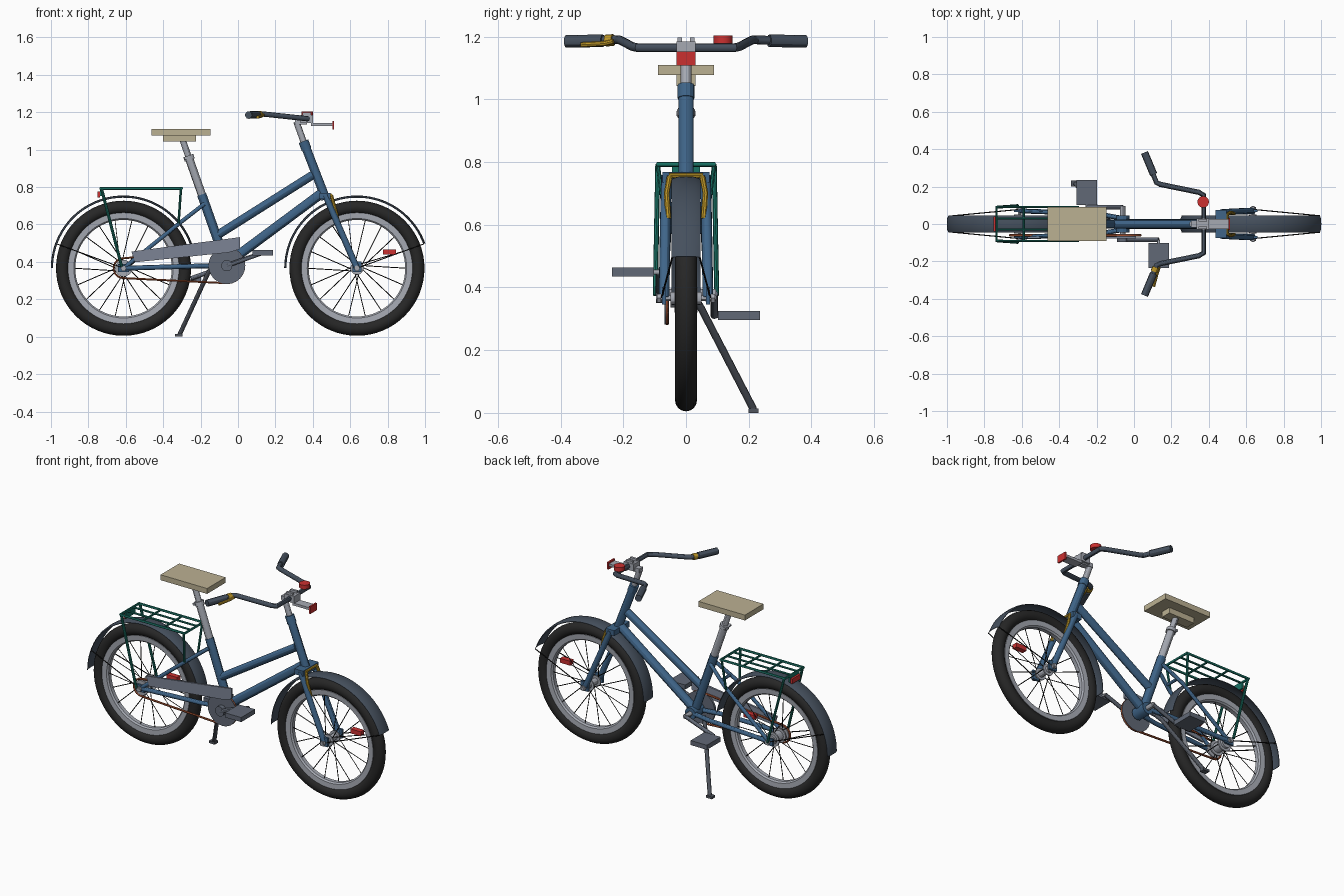
import bpy, bmesh
from math import sin, cos, pi, radians
from mathutils import Vector, Matrix

if "Cube" in bpy.data.objects:
    bpy.data.objects.remove(bpy.data.objects["Cube"])

COLOURS = {'blue': (.05, .13, .25), 'teal': (.01, .17, .13), 'rubber': (.02, .02, .02),
           'steel': (.38, .4, .45), 'slate': (.06, .08, .11), 'guard': (.2, .23, .3),
           'pedal': (.12, .14, .18), 'dark': (.08, .09, .11), 'tan': (.5, .44, .29),
           'gold': (.5, .3, .02), 'red': (.6, .03, .03), 'chain': (.35, .08, .03),
           'spoke': (.01, .01, .01)}
MATS = {}
for key, c in COLOURS.items():
    MATS[key] = bpy.data.materials.new(key)
    MATS[key].diffuse_color = (*c, 1)


def activate(ob):
    bpy.ops.object.select_all(action='DESELECT')
    ob.select_set(True)
    bpy.context.view_layer.objects.active = ob


def tubes(name, paths, r, mat, res=4, closed=False):
    """Round bars swept along one or more polylines."""
    cu = bpy.data.curves.new(name, 'CURVE')
    cu.dimensions = '3D'
    cu.bevel_depth, cu.bevel_resolution, cu.use_fill_caps = r, res, True
    for pts in paths:
        sp = cu.splines.new('POLY')
        sp.points.add(len(pts) - 1)
        for p, co in zip(sp.points, pts):
            p.co = (*co, 1)
        sp.use_cyclic_u = closed
    ob = bpy.data.objects.new(name, cu)
    bpy.context.collection.objects.link(ob)
    activate(ob)
    bpy.ops.object.convert(target='MESH')
    ob = bpy.context.view_layer.objects.active
    ob.data.materials.clear()
    ob.data.materials.append(MATS[mat])
    bpy.ops.object.shade_smooth_by_angle()
    return ob


def from_bmesh(name, bm, mat, smooth=False):
    bmesh.ops.recalc_face_normals(bm, faces=bm.faces)
    me = bpy.data.meshes.new(name)
    bm.to_mesh(me)
    bm.free()
    ob = bpy.data.objects.new(name, me)
    bpy.context.collection.objects.link(ob)
    me.materials.append(MATS[mat])
    if smooth:
        activate(ob)
        bpy.ops.object.shade_smooth_by_angle()
    return ob


def box(name, lo, hi, mat):
    lo, hi = Vector(lo), Vector(hi)
    bm = bmesh.new()
    bmesh.ops.create_cube(bm, size=1, matrix=Matrix.Translation((lo + hi) / 2) @ Matrix.Diagonal((*(hi - lo), 1)))
    return from_bmesh(name, bm, mat)


def plate(name, outline, y0, y1, mat):
    """Side outline in x, z given thickness from y0 to y1."""
    bm = bmesh.new()
    f = bm.faces.new([bm.verts.new((x, y0, z)) for x, z in outline])
    ext = bmesh.ops.extrude_face_region(bm, geom=[f])['geom']
    bmesh.ops.translate(bm, vec=(0, y1 - y0, 0), verts=[v for v in ext if isinstance(v, bmesh.types.BMVert)])
    return from_bmesh(name, bm, mat)


def ring(name, profile, cx, mat, a0=0, a1=360, n=64):
    """Closed (radius, y) profile swept around a wheel axle."""
    full = a1 - a0 == 360
    bm = bmesh.new()
    rows = []
    for i in range(n if full else n + 1):
        a = radians(a0 + (a1 - a0) * i / n)
        rows.append([bm.verts.new((cx + r * cos(a), y, WZ + r * sin(a))) for r, y in profile])
    m = len(profile)
    for i in range(n):
        p, q = rows[i], rows[(i + 1) % len(rows)]
        for j in range(m):
            bm.faces.new((p[j], p[(j + 1) % m], q[(j + 1) % m], q[j]))
    if not full:
        bm.faces.new(rows[0])
        bm.faces.new(rows[-1])
    return from_bmesh(name, bm, mat, True)


def both(pts):
    """A path and its mirror image across y = 0."""
    return [pts, [(x, -y, z) for x, y, z in pts]]


WZ, RX, FX = .366, -.612, .636       # wheel height, rear and front axle x
BX, BZ = -.06, .38                   # bottom bracket
circle = [(.326 + .035 * cos(2 * pi * i / 16), .035 * sin(2 * pi * i / 16)) for i in range(16)]

# wheels with tyre, rim, spokes, hub, reflector, mudguard
for side, cx, a0 in (('rear', RX, 10), ('front', FX, 20)):
    ring(side + '_tyre', circle, cx, 'rubber')
    ring(side + '_rim', [(.258, -.012), (.266, -.021), (.297, -.023), (.297, .023), (.266, .021), (.258, .012)], cx, 'steel')
    spokes = []
    for i in range(18):
        a, s = 2 * pi * i / 18, (-1) ** i
        b = a + .5 * (1 if i % 4 < 2 else -1)
        spokes.append([(cx + .03 * cos(b), s * .032, WZ + .03 * sin(b)),
                       (cx + .265 * cos(a), s * .005, WZ + .265 * sin(a))])
    tubes(side + '_spokes', spokes, .0025, 'spoke', 0)
    hub_r = .03 if side == 'rear' else .02
    tubes(side + '_hub', [[(cx, -.05, WZ), (cx, .05, WZ)]], hub_r, 'steel')
    tubes(side + '_hub_flanges', both([(cx, .028, WZ), (cx, .036, WZ)]), hub_r + .015, 'steel', 6)
    tubes(side + '_axle', [[(cx, -.095, WZ), (cx, .095, WZ)]], .009, 'steel')
    tubes(side + '_axle_nuts', both([(cx, .08, WZ), (cx, .092, WZ)]), .016, 'steel', 1)
    box(side + '_wheel_reflector', (cx + .139, -.016, .44), (cx + .209, .016, .467), 'red')
    ring(side + '_mudguard', [(.380, -.046), (.387, -.03), (.389, 0), (.387, .03), (.380, .046),
                              (.377, .046), (.384, .03), (.386, 0), (.384, -.03), (.377, -.046)],
         cx, 'slate', a0, 180, 40)
    e = radians(160 if side == 'rear' else 20)
    tubes(side + '_mudguard_stays', both([(cx, .078, WZ), (cx + .38 * cos(e), .044, WZ + .38 * sin(e))]), .003, 'spoke', 1)

# frame
tubes('head_tube', [[(.35, 0, 1.045), (.47, 0, .735)]], .024, 'blue')
tubes('head_collar', [[(.35, 0, 1.045), (.366, 0, 1.003)]], .027, 'blue')
tubes('upper_tube', [[(-.115, 0, .54), (.40, 0, .865)]], .023, 'blue')
tubes('down_tube', [[(BX, 0, BZ + .01), (.445, 0, .765)]], .026, 'blue')
tubes('seat_tube', [[(BX, 0, BZ), (-.194, 0, .76)]], .025, 'blue')
tubes('bottom_bracket', [[(BX, -.045, BZ), (BX, .045, BZ)]], .036, 'blue')
tubes('chain_stays', both([(BX, .03, BZ), (-.2, .055, .378), (RX, .07, WZ)]), .013, 'blue')
tubes('seat_stays', both([(-.18, .022, .71), (-.3, .055, .617), (RX, .07, WZ)]), .011, 'blue')
tubes('stay_bridge', [[(-.27, -.05, .64), (-.27, .05, .64)]], .009, 'blue')
for s in (-1, 1):
    box('rear_dropout', (RX - .03, s * .07 - .006, WZ - .02), (RX + .03, s * .07 + .006, WZ + .022), 'blue')
    box('fork_end', (FX - .025, s * .07 - .007, WZ - .02), (FX + .025, s * .07 + .007, WZ + .035), 'blue')

# fork
box('fork_crown', (.435, -.075, .735), (.495, .075, .768), 'blue')
tubes('fork_legs', both([(.468, .062, .755), (.53, .066, .61), (FX, .07, WZ)]), .017, 'blue')

# front brake
tubes('brake_arms', both([(.50, .052, .755), (.515, .062, .70), (.535, .056, .62)]), .009, 'gold', 2)
tubes('brake_bridge', [[(.497, -.055, .757), (.497, .055, .757)]], .008, 'gold', 2)

# seat and seat post
tubes('seat_post_sleeve', [[(-.19, 0, .75), (-.262, 0, .955)]], .022, 'steel')
tubes('seat_post', [[(-.25, 0, .92), (-.295, 0, 1.05)]], .017, 'steel')
tubes('seat_clamp', [[(-.258, 0, .945), (-.266, 0, .968)]], .028, 'steel')
tubes('seat_clamp_bolt', [[(-.28, -.03, .955), (-.28, .03, .955)]], .008, 'steel')
box('seat', (-.463, -.09, 1.077), (-.147, .09, 1.11), 'tan')
box('seat_base', (-.4, -.03, 1.043), (-.225, .03, 1.077), 'tan')

# stem, handlebar, grips
tubes('stem', [[(.366, 0, 1.0), (.312, 0, 1.15)]], .017, 'steel')
box('stem_clamp', (.335, -.03, 1.142), (.402, .03, 1.185), 'steel')
for s in (-1, 1):
    box('clamp_ear', (.345, s * .02 - .007, 1.18), (.39, s * .02 + .007, 1.198), 'steel')
box('stem_bridge', (.305, -.018, 1.135), (.37, .018, 1.16), 'steel')
box('front_reflector_bracket', (.39, -.027, 1.127), (.505, .027, 1.142), 'steel')
box('front_reflector', (.504, -.031, 1.108), (.514, .031, 1.152), 'red')
half = [(.372, .155, 1.165), (.345, .17, 1.168), (.14, .212, 1.19), (.12, .222, 1.19), (.06, .37, 1.185)]
tubes('handlebar', [[(x, -y, z) for x, y, z in reversed(half)] + half], .014, 'slate')
tubes('grips', both([(.105, .265, 1.187), (.056, .382, 1.185)]), .02, 'slate')
tubes('brake_lever', [[(.135, -.232, 1.185), (.125, -.26, 1.178), (.105, -.335, 1.174)]], .008, 'gold', 2)
tubes('lever_clamp', [[(.117, -.232, 1.189), (.107, -.255, 1.188)]], .019, 'gold')
tubes('bell', [[(.37, .118, 1.178), (.37, .118, 1.203)]], .031, 'red', 6)

# rack
tubes('rack_rails', [[(-.735, -.09, .793), (-.30, -.09, .793), (-.30, .09, .793), (-.735, .09, .793)]], .008, 'teal', 2, True)
tubes('rack_slats', both([(-.735, .03, .793), (-.30, .03, .793)]), .006, 'teal', 2)
tubes('rack_crossbars', [[(x, -.09, .79), (x, .09, .79)] for x in (-.59, -.445)], .006, 'teal', 2)
tubes('rack_rear_legs', both([(-.73, .09, .793), (-.622, .098, .375)]), .008, 'teal', 2)
tubes('rack_front_legs', both([(-.305, .09, .793), (-.318, .065, .605)]), .007, 'teal', 2)
box('rack_reflector_mount', (-.738, -.045, .752), (-.728, .045, .79), 'teal')
box('rear_reflector', (-.75, -.04, .745), (-.738, .04, .775), 'red')

# drivetrain
tubes('chainring', [[(BX, -.068, BZ), (BX, -.054, BZ)]], .098, 'pedal', 12)
tubes('chainring_cap', [[(BX, -.095, BZ), (BX, -.06, BZ)]], .03, 'pedal', 4)
tubes('rear_sprocket', [[(RX, -.065, WZ), (RX, -.055, WZ)]], .045, 'steel', 8)
arc = [(RX + .053 * cos(radians(a)), -.06, WZ + .053 * sin(radians(a))) for a in range(90, 271, 20)]
arc += [(BX + .094 * cos(radians(a)), -.06, BZ + .094 * sin(radians(a))) for a in range(-90, 91, 15)]
tubes('chain', [arc], .006, 'chain', 1, True)
plate('chain_guard', [(-.57, .455), (.01, .532), (.01, .468), (-.05, .45), (-.55, .398)], -.078, -.066, 'guard')
tubes('crank_axle', [[(BX, -.09, BZ), (BX, .095, BZ)]], .015, 'steel')
for s, y in ((1, -.085), (-1, .09)):
    px, pz = BX + s * .192, BZ + s * .069
    tubes('crank_arm', [[(BX, y, BZ), (px, y, pz)]], .012, 'pedal')
    tubes('pedal_axle', [[(px, y, pz), (px, y * 1.6, pz)]], .008, 'steel')
    lo, hi = sorted((-s * .102, -s * .236))
    box('pedal', (px - .055, lo, pz - .014), (px + .055, hi, pz + .014), 'pedal')

# kickstand
tubes('kickstand_leg', [[(-.135, .02, .375), (-.16, .045, .34), (-.312, .215, .012)]], .012, 'dark')
box('kickstand_foot', (-.338, .2, 0), (-.298, .232, .014), 'dark')

for m in bpy.data.materials:
    if m.users and not m.is_grease_pencil:
        m.use_nodes = True
        m.node_tree.nodes["Principled BSDF"].inputs["Base Color"].default_value = m.diffuse_color
